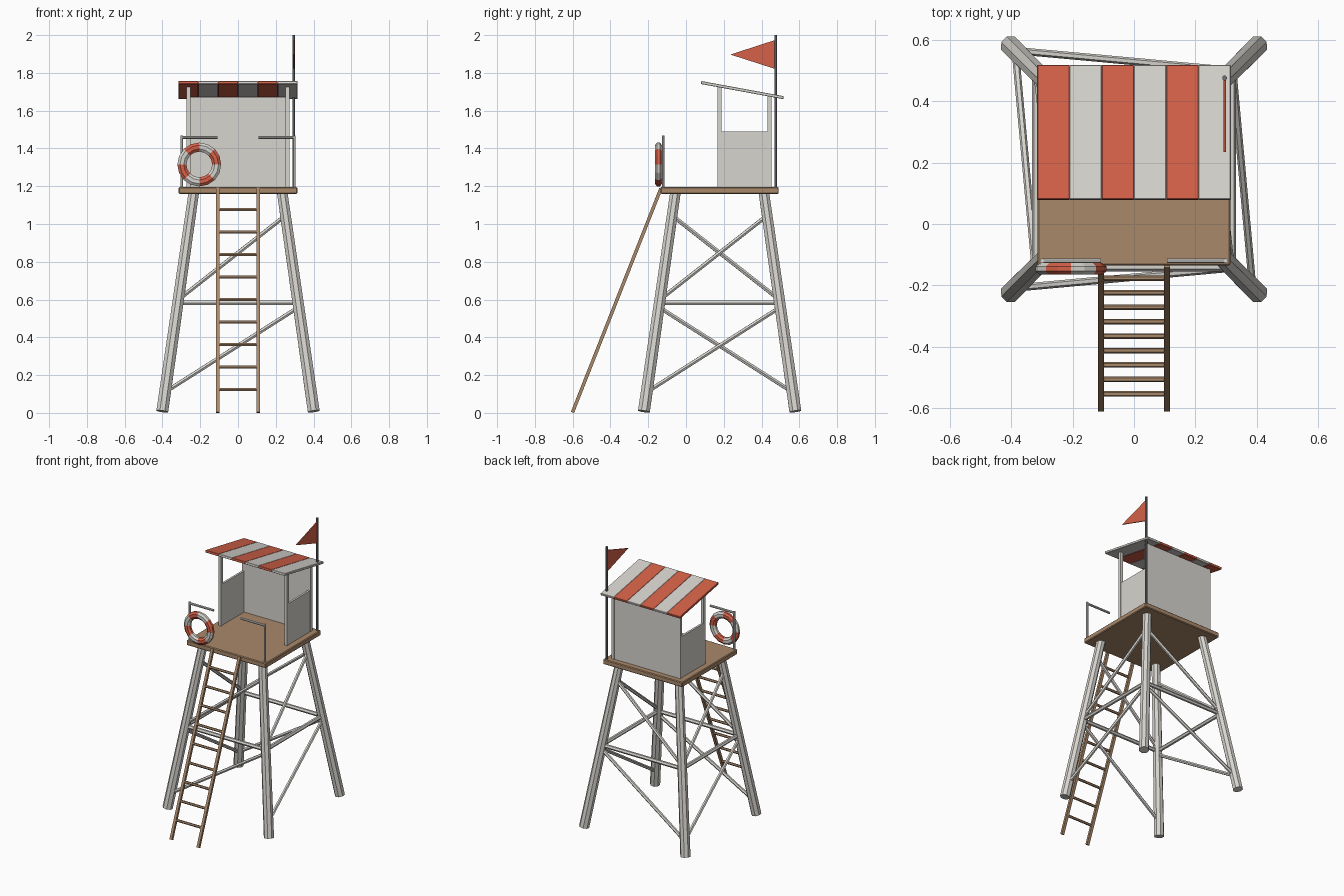
import bpy, bmesh, math
from mathutils import Vector, Matrix

if "Cube" in bpy.data.objects:
    bpy.data.objects.remove(bpy.data.objects["Cube"])


def mat(name, rgb):
    m = bpy.data.materials.new(name)
    m.diffuse_color = (*rgb, 1)
    m.use_nodes = True
    m.node_tree.nodes["Principled BSDF"].inputs["Base Color"].default_value = m.diffuse_color
    return m


WHITE = mat("off_white_paint", (0.68, 0.66, 0.62))
RED = mat("warm_red", (0.66, 0.12, 0.065))
WOOD = mat("brown_wood", (0.40, 0.25, 0.145))
STEEL = mat("dark_steel", (0.16, 0.17, 0.18))

CY = 0.178  # tower centre in y


def finish(name, bm, *mats):
    bmesh.ops.recalc_face_normals(bm, faces=bm.faces)
    me = bpy.data.meshes.new(name)
    bm.to_mesh(me)
    bm.free()
    for m in mats:
        me.materials.append(m)
    ob = bpy.data.objects.new(name, me)
    bpy.context.collection.objects.link(ob)
    return ob


def box(name, lo, hi, m, bevel=0):
    lo, hi = Vector(lo), Vector(hi)
    bm = bmesh.new()
    bmesh.ops.create_cube(bm, size=1)
    bmesh.ops.scale(bm, vec=hi - lo, verts=bm.verts)
    bmesh.ops.translate(bm, vec=(lo + hi) / 2, verts=bm.verts)
    if bevel:
        bmesh.ops.bevel(bm, geom=bm.edges[:], offset=bevel, segments=1, affect='EDGES')
    return finish(name, bm, m)


def rod(name, p, q, r, m, sides=8, r2=None):
    p, q = Vector(p), Vector(q)
    d = q - p
    bm = bmesh.new()
    bmesh.ops.create_cone(bm, cap_ends=True, segments=sides, radius1=r,
                          radius2=r if r2 is None else r2, depth=d.length)
    # turn flats toward the axes
    bmesh.ops.rotate(bm, matrix=Matrix.Rotation(math.pi / sides, 3, 'Z'), verts=bm.verts)
    rot = d.to_track_quat('Z', 'Y').to_matrix().to_4x4()
    bmesh.ops.transform(bm, matrix=Matrix.Translation((p + q) / 2) @ rot, verts=bm.verts)
    return finish(name, bm, m)


def leg_point(sx, sy, z):
    w = 0.402 - 0.167 * z / 1.16
    return (sx * w, CY + sy * w, z)


# splayed legs
for sx in (-1, 1):
    for sy in (-1, 1):
        rod("leg", leg_point(sx, sy, 0.008), leg_point(sx, sy, 1.165), 0.034, WHITE, 8, 0.030)

# braces: one horizontal and two diagonals per side, low corner first
sides = {"front": ((-1, -1), (1, -1)), "right": ((1, -1), (1, 1)),
         "back": ((-1, 1), (1, 1)), "left": ((-1, 1), (-1, -1))}
for n, (a, b) in sides.items():
    rod(n + "_horizontal_brace", leg_point(*a, 0.583), leg_point(*b, 0.583), 0.014, WHITE, 6)
    rod(n + "_lower_diagonal_brace", leg_point(*a, 0.11), leg_point(*b, 0.56), 0.012, WHITE, 6)
    rod(n + "_upper_diagonal_brace", leg_point(*a, 0.60), leg_point(*b, 1.045), 0.012, WHITE, 6)

# platform
box("platform", (-0.314, -0.135, 1.16), (0.314, 0.491, 1.196), WOOD, 0.005)

# cabin
box("back_wall", (-0.262, 0.432, 1.196), (0.262, 0.450, 1.672), WHITE)
for s in (-1, 1):
    x0, x1 = sorted((s * 0.254, s * 0.269))
    box("side_panel", (x0, 0.172, 1.196), (x1, 0.436, 1.49), WHITE)
    x0, x1 = sorted((s * 0.252, s * 0.272))
    box("front_post", (x0, 0.168, 1.196), (x1, 0.188, 1.724), WHITE)
    box("back_post", (x0, 0.431, 1.196), (x1, 0.453, 1.676), WHITE)

# sloping striped roof, one plank per stripe
W = 0.63 / 6
for i in range(6):
    ob = box("roof_stripe", (-W / 2, -0.222, -0.008), (W / 2, 0.222, 0.008),
             WHITE if i % 2 else RED, 0.002)
    ob.data.transform(Matrix.Translation((-0.315 + W * (i + 0.5), 0.298, 1.709))
                      @ Matrix.Rotation(math.radians(-10.4), 4, 'X'))

# flag pole and pennant
rod("flag_pole", (0.295, 0.475, 1.19), (0.295, 0.475, 2.0), 0.008, STEEL, 8)
bm = bmesh.new()
f = bm.faces.new([bm.verts.new((0.2915, y, z)) for y, z in
                  ((0.475, 1.975), (0.475, 1.82), (0.235, 1.897))])
ext = bmesh.ops.extrude_face_region(bm, geom=[f])
bmesh.ops.translate(bm, vec=(0.007, 0, 0),
                    verts=[v for v in ext["geom"] if isinstance(v, bmesh.types.BMVert)])
finish("pennant", bm, RED)

# guard rails either side of the ladder
for s in (-1, 1):
    rod("rail_post", (s * 0.298, -0.12, 1.19), (s * 0.298, -0.12, 1.468), 0.008, WHITE, 8)
    rod("rail_bar", (s * 0.300, -0.12, 1.458), (s * 0.108, -0.12, 1.458), 0.008, WHITE, 8)

# ladder
def ladder_y(z):
    return -0.602 + 0.395 * z


for s in (-1, 1):
    ob = box("ladder_rail", (-0.0095, -0.009, -0.637), (0.0095, 0.009, 0.637), WOOD)
    ob.data.transform(Matrix.Translation((s * 0.107, ladder_y(0.595), 0.595))
                      @ Matrix.Rotation(-math.atan(0.395), 4, 'X'))
for i in range(9):
    z = 0.125 + 0.119 * i
    rod("ladder_rung", (-0.107, ladder_y(z), z), (0.107, ladder_y(z), z), 0.009, WOOD, 6)

# life ring with eight alternating bands
N, M = 16, 8
bm = bmesh.new()
rings = []
for i in range(N):
    a = 2 * math.pi * i / N
    ring = []
    for j in range(M):
        b = 2 * math.pi * (j + 0.5) / M
        r = 0.092 + 0.026 * math.cos(b)
        ring.append(bm.verts.new((-0.205 + r * math.cos(a), -0.146 + 0.020 * math.sin(b),
                                  1.315 + r * math.sin(a))))
    rings.append(ring)
for i in range(N):
    p, q = rings[i], rings[(i + 1) % N]
    for j in range(M):
        k = (j + 1) % M
        face = bm.faces.new((p[j], q[j], q[k], p[k]))
        face.material_index = (i // 2) % 2
finish("life_ring", bm, RED, WHITE)
